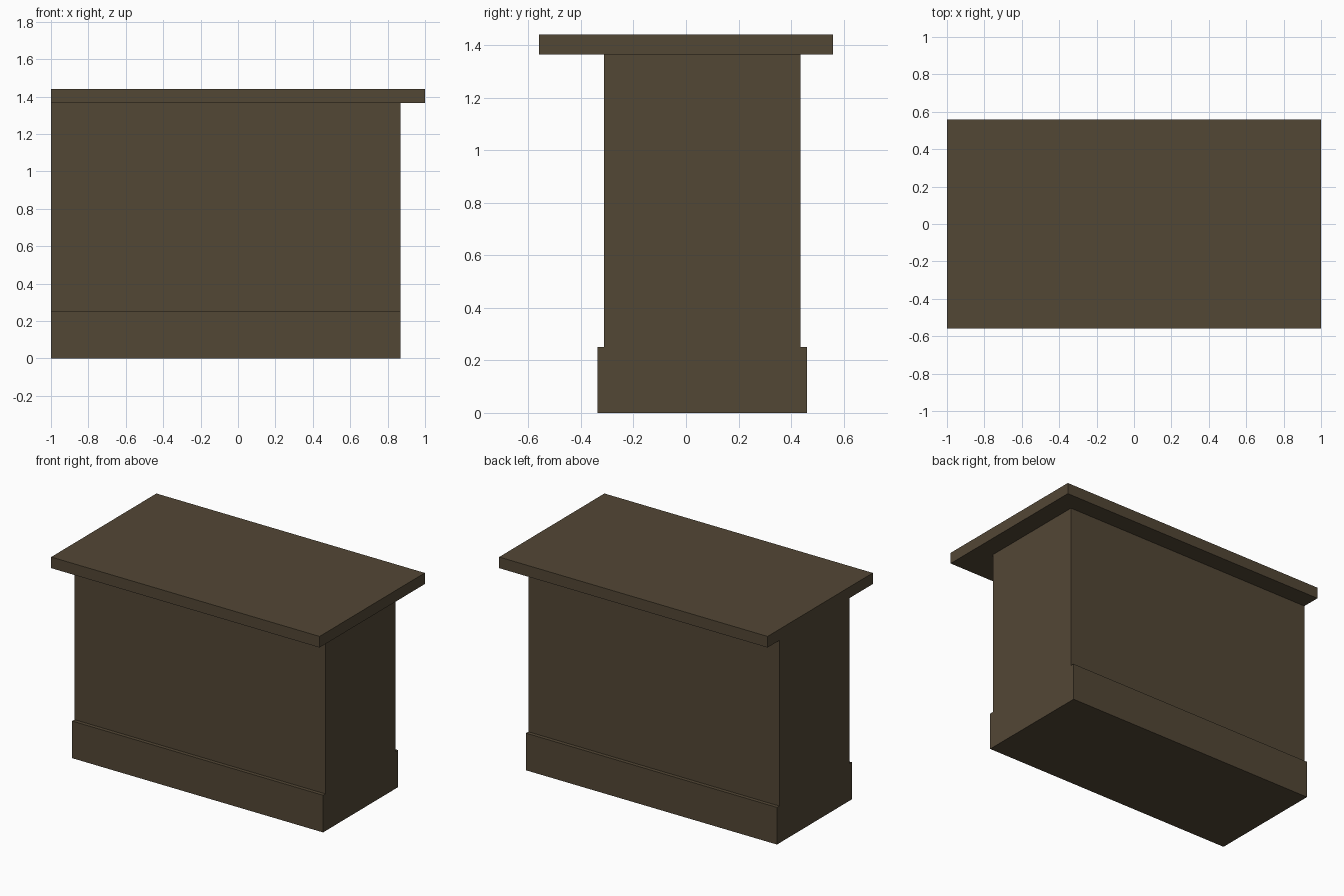
import bpy

if "Cube" in bpy.data.objects:
    bpy.data.objects.remove(bpy.data.objects["Cube"])

# Single dark wood colour
wood = bpy.data.materials.new("dark brown wood")
wood.diffuse_color = (0.086, 0.063, 0.036, 1.0)
wood.use_nodes = True
wood.node_tree.nodes["Principled BSDF"].inputs["Base Color"].default_value = wood.diffuse_color


def box(name, x, y, z):
    """Axis-aligned box from (min, max) ranges."""
    centre = [(a + b) / 2 for a, b in (x, y, z)]
    bpy.ops.mesh.primitive_cube_add(size=1, location=centre)
    ob = bpy.context.object
    ob.name = name
    ob.scale = [b - a for a, b in (x, y, z)]
    bpy.ops.object.transform_apply(location=False, rotation=False, scale=True)
    ob.data.materials.append(wood)
    return ob


LENGTH = (-1.0, 0.87)  # body and plinth are flush at both ends

# Plinth, a little deeper than the body
box("base_plinth", LENGTH, (-0.337, 0.46), (0.0, 0.25))
# Main counter body
box("counter_body", LENGTH, (-0.312, 0.435), (0.25, 1.365))
# Overhanging top slab
box("counter_top", (-1.0, 1.0), (-0.56, 0.56), (1.365, 1.44))
